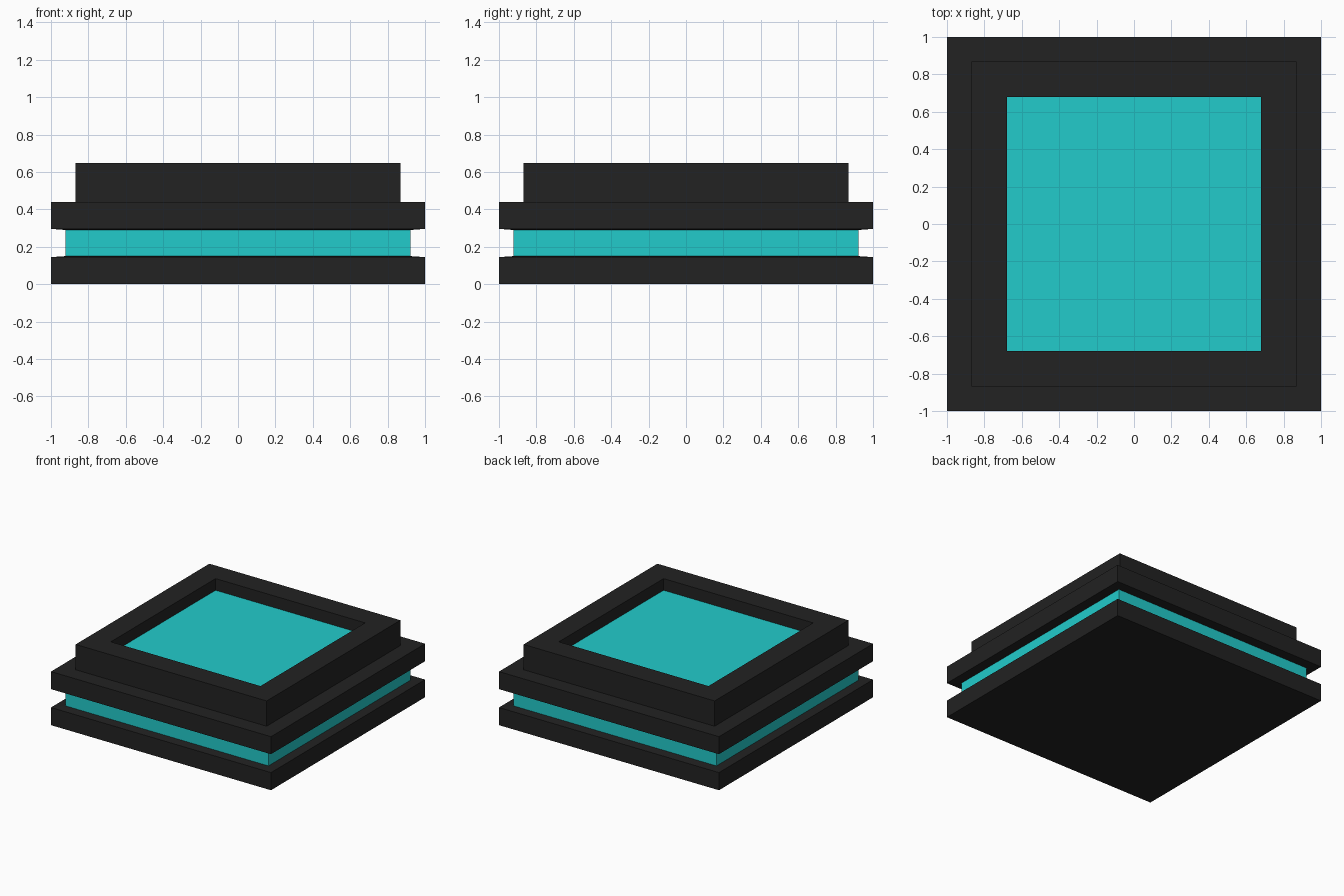
import bpy
import bmesh

if "Cube" in bpy.data.objects:
    bpy.data.objects.remove(bpy.data.objects["Cube"])


def material(name, rgb):
    m = bpy.data.materials.new(name)
    m.diffuse_color = (*rgb, 1.0)
    m.use_nodes = True
    m.node_tree.nodes["Principled BSDF"].inputs["Base Color"].default_value = m.diffuse_color
    return m


DARK = material("charcoal", (0.016, 0.016, 0.016))
CYAN = material("bright cyan", (0.016, 0.6, 0.6))


def square_loft(name, profile, mat, cap_start=False, cap_end=False):
    """Sweep a (half width, height) profile around a square."""
    bm = bmesh.new()
    rings = [[bm.verts.new((sx * r, sy * r, z))
              for sx, sy in ((-1, -1), (1, -1), (1, 1), (-1, 1))]
             for r, z in profile]
    for low, high in zip(rings, rings[1:]):
        for i in range(4):
            j = (i + 1) % 4
            bm.faces.new((low[i], low[j], high[j], high[i]))
    if cap_start:
        bm.faces.new(rings[0][::-1])
    if cap_end:
        bm.faces.new(rings[-1])
    mesh = bpy.data.meshes.new(name)
    bm.to_mesh(mesh)
    bm.free()
    mesh.materials.append(mat)
    obj = bpy.data.objects.new(name, mesh)
    bpy.context.collection.objects.link(obj)
    return obj


BAND = 0.923   # half width of the glowing groove
HOLE = 0.68    # half width of the top recess
FLOOR = 0.552  # height of the recess floor

# Bottom slab, its top rising slightly towards the groove
square_loft("base_slab", [(1, 0), (1, 0.145), (BAND, 0.15)], DARK, cap_start=True)

# Glowing band recessed between the slabs
square_loft("light_band", [(BAND, 0.15), (BAND, 0.29)], CYAN)

# Upper slab, raised frame and recess walls
square_loft("upper_housing",
            [(BAND, 0.29), (1, 0.296), (1, 0.44), (0.868, 0.44),
             (0.868, 0.648), (HOLE, 0.648), (HOLE, FLOOR)], DARK)

# Glowing panel at the bottom of the recess
bm_panel = square_loft("top_panel", [(HOLE, FLOOR - 0.004), (HOLE, FLOOR)], CYAN,
                       cap_end=True)
